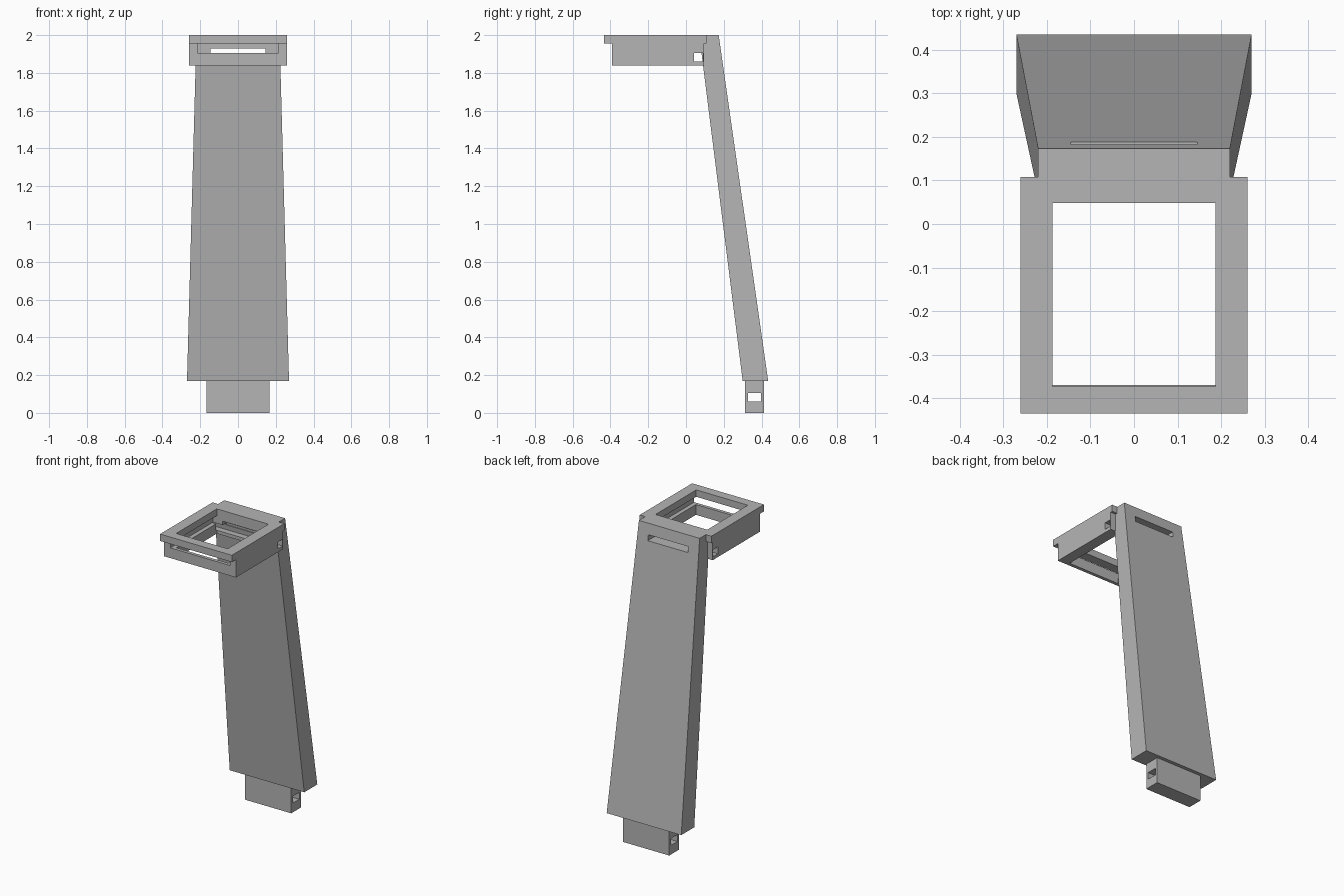
import bpy

if "Cube" in bpy.data.objects:
    bpy.data.objects.remove(bpy.data.objects["Cube"], do_unlink=True)

grey = bpy.data.materials.new("plain grey")
grey.use_nodes = True
COLOUR = (0.46, 0.46, 0.46, 1)
grey.diffuse_color = COLOUR
grey.node_tree.nodes["Principled BSDF"].inputs["Base Color"].default_value = COLOUR


def loft(name, z0, half0, y0, z1, half1, y1):
    """Six-sided solid between two horizontal rectangles, centred on x."""
    verts = []
    for z, h, (front, back) in ((z0, half0, y0), (z1, half1, y1)):
        verts += [(-h, front, z), (h, front, z), (h, back, z), (-h, back, z)]
    faces = [(3, 2, 1, 0), (4, 5, 6, 7)]
    faces += [(i, (i + 1) % 4, (i + 1) % 4 + 4, i + 4) for i in range(4)]
    mesh = bpy.data.meshes.new(name)
    mesh.from_pydata(verts, [], faces)
    mesh.materials.append(grey)
    obj = bpy.data.objects.new(name, mesh)
    bpy.context.collection.objects.link(obj)
    return obj


def box(name, half, y, z):
    return loft(name, z[0], half, y, z[1], half, y)


def cut(obj, half, y, z):
    """Cut a box-shaped opening and discard the cutter."""
    cutter = box("cutter", half, y, z)
    cutter.hide_render = True
    mod = obj.modifiers.new("opening", 'BOOLEAN')
    mod.operation = 'DIFFERENCE'
    mod.solver = 'EXACT'
    mod.object = cutter
    bpy.context.view_layer.objects.active = obj
    bpy.ops.object.modifier_apply(modifier=mod.name)
    bpy.data.objects.remove(cutter, do_unlink=True)


WINDOW = (-0.373, 0.048)
SLOT = (0.145, (0.0, 0.3), (1.893, 1.93))

# Tapered leaning post with a narrow slot near its top
post = loft("post", 0.17, 0.27, (0.30, 0.435), 2.0, 0.22, (0.07, 0.173))
cut(post, *SLOT)

# Plug under the post with a cross hole
plug = box("base_plug", 0.167, (0.312, 0.412), (0, 0.17))
cut(plug, 0.5, (0.328, 0.396), (0.06, 0.105))

# Top rim plate with its window
rim = box("frame_rim", 0.26, (-0.435, 0.108), (1.955, 2.0))
cut(rim, 0.187, WINDOW, (1.9, 2.1))

# Frame body: window, sliding tray slot, rear cross hole and rear slot
body = box("frame_body", 0.26, (-0.392, 0.095), (1.838, 1.955))
cut(body, 0.187, (-0.37, 0.048), (1.8, 2.1))
cut(body, 0.215, (-0.5, 0.048), (1.905, 2.1))
cut(body, 0.5, (0.042, 0.09), (1.86, 1.905))
cut(body, 0.145, (0.0, 0.3), (1.905, 1.93))
